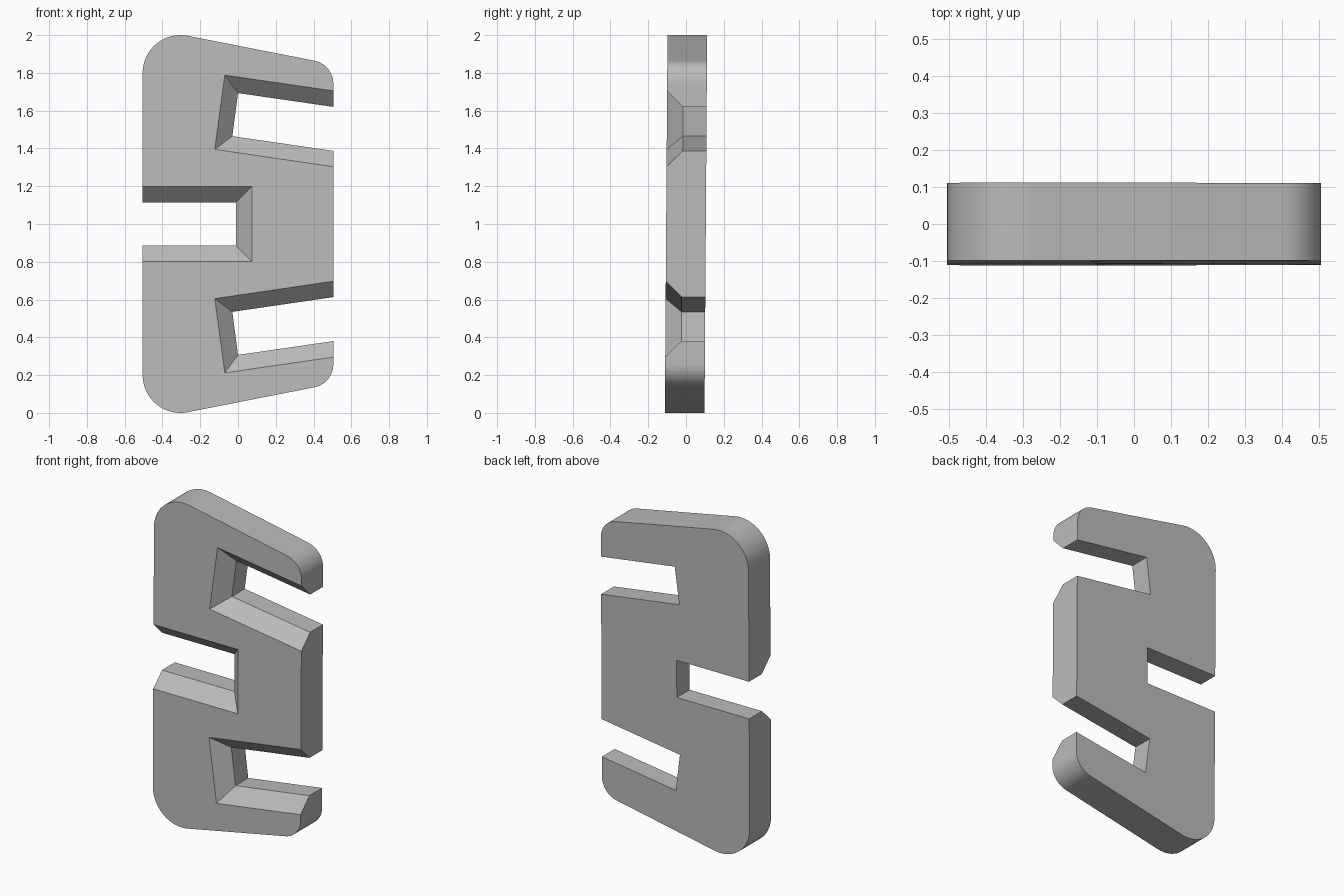
import bpy, bmesh
from math import cos, sin, radians

cube = bpy.data.objects.get("Cube")
if cube:
    bpy.data.objects.remove(cube, do_unlink=True)

grey = bpy.data.materials.new("plain_grey")
grey.use_nodes = True
grey.diffuse_color = (0.5, 0.5, 0.5, 1)
grey.node_tree.nodes["Principled BSDF"].inputs["Base Color"].default_value = (0.5, 0.5, 0.5, 1)

HALF = 0.505     # half width of the plate
SLOPE = 10.6     # tilt of the end edges, degrees


def arc(x, z, r, start, end, n=16):
    angles = [radians(start + (end - start) * i / n) for i in range(n + 1)]
    return [(x + r * cos(a), z + r * sin(a)) for a in angles]


def outline(side_slot, mid_slot):
    """Lower half of the plate, then its mirror above z = 1."""
    lower = [(-HALF, mid_slot[1])]
    lower += arc(-HALF + 0.2, 0.2, 0.2, 180, 270 + SLOPE)
    lower += arc(HALF - 0.125, 0.258, 0.125, 270 + SLOPE, 360)
    lower += side_slot
    upper = [(x, 2 - z) for x, z in reversed(lower)]
    return lower + upper + [(mid_slot[0], 2 - mid_slot[1]), mid_slot]


# Slots are wide at the front face and narrow through the body
wide = outline([(HALF, 0.295), (-0.07, 0.212), (-0.123, 0.605), (HALF, 0.697)], (0.073, 0.802))
narrow = outline([(HALF, 0.38), (0.0, 0.307), (-0.03, 0.535), (HALF, 0.613)], (-0.01, 0.885))

# Slotted plate: three stacked outlines joined by walls, leaning back slightly
bm = bmesh.new()
rings = []
for points, y in ((wide, -0.105), (narrow, -0.02), (narrow, 0.105)):
    rings.append([bm.verts.new((x, y + 0.007 * (z - 1), z)) for x, z in points])
for a, b in zip(rings, rings[1:]):
    for i in range(len(a)):
        j = (i + 1) % len(a)
        bm.faces.new((a[i], b[i], b[j], a[j]))
bm.faces.new(rings[0])
bm.faces.new(list(reversed(rings[2])))
bmesh.ops.recalc_face_normals(bm, faces=bm.faces)

mesh = bpy.data.meshes.new("slotted_plate")
bm.to_mesh(mesh)
bm.free()
mesh.materials.append(grey)
plate = bpy.data.objects.new("slotted_plate", mesh)
bpy.context.collection.objects.link(plate)

# Smooth rounded corners, sharp edges elsewhere
bpy.context.view_layer.objects.active = plate
plate.select_set(True)
bpy.ops.object.shade_smooth_by_angle(angle=radians(25))
